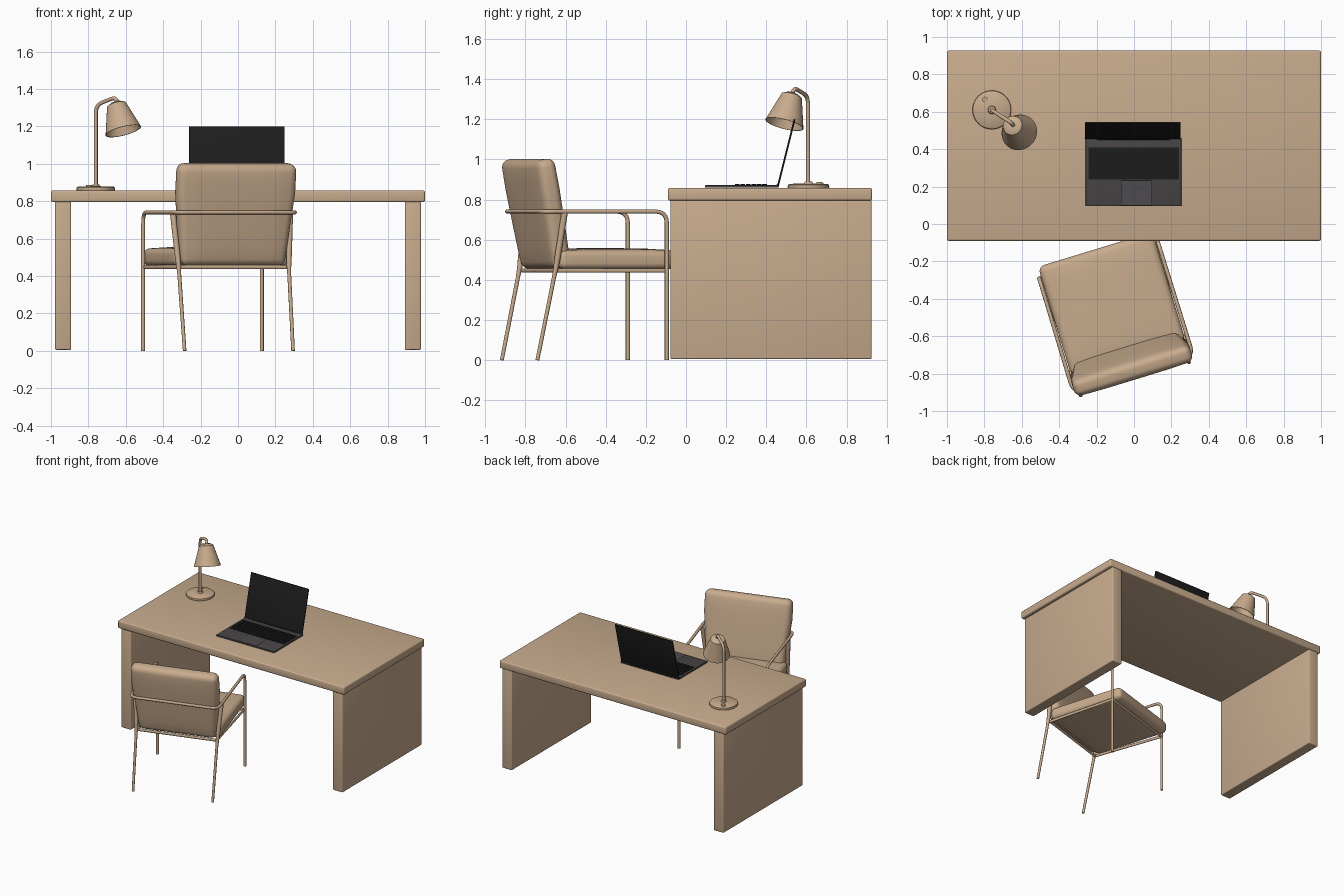
import bpy, bmesh, math
from mathutils import Matrix, Vector

cube = bpy.data.objects.get("Cube")
if cube:
    bpy.data.objects.remove(cube, do_unlink=True)


def material(name, r, g, b):
    m = bpy.data.materials.new(name)
    m.use_nodes = True
    m.diffuse_color = (r, g, b, 1)
    bsdf = next(n for n in m.node_tree.nodes if n.type == 'BSDF_PRINCIPLED')
    bsdf.inputs["Base Color"].default_value = (r, g, b, 1)
    bsdf.inputs["Roughness"].default_value = 0.6
    return m


TAN = material("warm tan", 0.58, 0.41, 0.27)
BLACK = material("soft black", 0.012, 0.012, 0.012)
GREY = material("dark grey", 0.065, 0.058, 0.06)
PAD = material("touchpad grey", 0.075, 0.07, 0.075)


def finish(name, mesh, mat, xform=None, angle=35):
    if xform:
        mesh.transform(xform)
    mesh.materials.clear()
    mesh.materials.append(mat)
    mesh.shade_smooth()
    mesh.set_sharp_from_angle(angle=math.radians(angle))
    ob = bpy.data.objects.new(name, mesh)
    bpy.context.collection.objects.link(ob)
    return ob


def from_bm(name, bm, mat, xform=None, angle=35):
    bmesh.ops.recalc_face_normals(bm, faces=bm.faces)
    mesh = bpy.data.meshes.new(name)
    bm.to_mesh(mesh)
    bm.free()
    return finish(name, mesh, mat, xform, angle)


def add_box(bm, lo, hi):
    lo, hi = Vector(lo), Vector(hi)
    m = Matrix.Translation((lo + hi) / 2) @ Matrix.Diagonal((*(hi - lo), 1))
    return bmesh.ops.create_cube(bm, size=1, matrix=m)["verts"]


def box(name, lo, hi, mat, bevel=0.0, xform=None):
    bm = bmesh.new()
    add_box(bm, lo, hi)
    if bevel:
        bmesh.ops.bevel(bm, geom=bm.edges[:], offset=bevel, segments=3,
                        profile=0.5, affect='EDGES')
    return from_bm(name, bm, mat, xform)


def lathe(name, profile, mat, xform, steps=32):
    bm = bmesh.new()
    vs = [bm.verts.new((r, 0, z)) for r, z in profile]
    es = [bm.edges.new(pair) for pair in zip(vs, vs[1:])]
    bmesh.ops.spin(bm, geom=vs + es, cent=(0, 0, 0), axis=(0, 0, 1),
                   angle=math.tau, steps=steps, use_duplicate=False)
    bmesh.ops.remove_doubles(bm, verts=bm.verts, dist=0.0005)
    return from_bm(name, bm, mat, xform)


def rounded(points, radius):
    """Replace each inner corner of a path with a short curve."""
    pts = [Vector(p) for p in points]
    out = [pts[0]]
    for a, p, b in zip(pts, pts[1:], pts[2:]):
        r = min(radius, (a - p).length * 0.45, (b - p).length * 0.45)
        s, e = p + (a - p).normalized() * r, p + (b - p).normalized() * r
        for i in range(7):
            t = i / 6
            out.append(s * (1 - t) ** 2 + p * 2 * t * (1 - t) + e * t * t)
    return out + [pts[-1]]


def tube(name, points, radius, mat, corner=0.05, end=1.0, xform=None, closed=False):
    path = [Vector(p) for p in points] if closed else rounded(points, corner)
    cu = bpy.data.curves.new(name + "_path", 'CURVE')
    cu.dimensions = '3D'
    cu.bevel_depth, cu.bevel_resolution, cu.use_fill_caps = radius, 3, True
    sp = cu.splines.new('POLY')
    sp.points.add(len(path) - 1)
    sp.use_cyclic_u = closed
    for i, (pt, co) in enumerate(zip(sp.points, path)):
        pt.co = (*co, 1)
        pt.radius = 1 + (end - 1) * i / (len(path) - 1)
    tmp = bpy.data.objects.new(name + "_path", cu)
    mesh = bpy.data.meshes.new_from_object(tmp)
    mesh.name = name
    bpy.data.objects.remove(tmp)
    bpy.data.curves.remove(cu)
    return finish(name, mesh, mat, xform, 50)


def cushion(name, width, depth, thick, mat, xform, taper=1.0, bevel=0.035):
    """Soft pad lying flat, fuller in the middle; narrower towards -y by taper."""
    bm = bmesh.new()
    bmesh.ops.create_cube(bm, size=2)
    bmesh.ops.bevel(bm, geom=bm.edges[:], offset=0.001, segments=1, affect='EDGES')
    bm.clear()
    add_box(bm, (-width / 2, -depth / 2, -thick / 2), (width / 2, depth / 2, thick / 2))
    bmesh.ops.bevel(bm, geom=bm.edges[:], offset=bevel, segments=5,
                    profile=0.5, affect='EDGES')
    long_edges = [e for e in bm.edges if e.calc_length() > bevel * 4]
    bmesh.ops.subdivide_edges(bm, edges=long_edges, cuts=7, use_grid_fill=True)
    for v in bm.verts:
        x, y = v.co.x * 2 / width, v.co.y * 2 / depth
        v.co.z *= 0.8 + 0.2 * (1 - x ** 4) * (1 - y ** 4)
        v.co.x *= taper + (1 - taper) * min(1, (y + 1) * 0.7)
    return from_bm(name, bm, mat, xform, 60)


# Desk: thick top on two slab ends
box("desk_top", (-1, -0.09, 0.795), (1, 0.927, 0.857), TAN, 0.01)
for side, x in (("right", -0.935), ("left", 0.935)):
    box(side + "_desk_panel", (x - 0.043, -0.078, 0.005), (x + 0.043, 0.924, 0.797), TAN, 0.007)

# Lamp: disc foot, bent stem, tilted open shade
foot = Matrix.Translation((-0.76, 0.61, 0.857))
lathe("lamp_base", [(0, 0), (0.102, 0), (0.104, 0.005), (0.102, 0.016), (0.095, 0.021),
                    (0.022, 0.023), (0.018, 0.032), (0, 0.032)], TAN, foot)
lathe("lamp_switch", [(0, 0), (0.016, 0), (0.016, 0.03), (0, 0.03)], TAN,
      foot @ Matrix.Translation((-0.036, 0.055, 0)), 16)
tube("lamp_stem", [(-0.76, 0.608, 0.87), (-0.76, 0.608, 1.315), (-0.655, 0.54, 1.355),
                   (-0.64, 0.522, 1.31)], 0.0105, TAN, 0.045)
axis = Vector((-0.26, 0.26, 1))
shade = Matrix.Translation((-0.613, 0.49, 1.175)) @ axis.to_track_quat('Z', 'Y').to_matrix().to_4x4()
lathe("lamp_shade", [(0, 0.162), (0.03, 0.162), (0.052, 0.15), (0.098, 0), (0.094, 0),
                     (0.049, 0.145), (0, 0.155)], TAN, shade)

# Laptop: flat body, key block, touchpad, leaning screen
box("laptop_body", (-0.258, 0.095, 0.859), (0.253, 0.46, 0.872), GREY, 0.003)
box("keyboard_well", (-0.243, 0.238, 0.87), (0.24, 0.408, 0.8728), BLACK)
bm = bmesh.new()
ROWS, COLS = 6, 15
dx, dy = 0.478 / COLS, 0.164 / ROWS
for r in range(ROWS):
    for c in range(COLS):
        if r == 0 and 4 <= c <= 8:
            continue
        x, y = -0.2405 + c * dx, 0.241 + r * dy
        add_box(bm, (x + 0.002, y + 0.002, 0.872), (x + dx - 0.002, y + dy - 0.002, 0.877))
add_box(bm, (-0.2405 + 4 * dx, 0.243, 0.872), (-0.2405 + 9 * dx, 0.239 + dy, 0.877))
from_bm("keys", bm, BLACK)
box("touchpad_border", (-0.07, 0.098, 0.87), (0.093, 0.234, 0.8724), BLACK)
box("touchpad", (-0.067, 0.101, 0.87), (0.09, 0.231, 0.8728), PAD)
lean = Matrix.Translation((0, 0.458, 0.87)) @ Matrix.Rotation(math.radians(-14), 4, 'X')
box("laptop_screen", (-0.261, -0.004, 0), (0.248, 0.005, 0.34), BLACK, 0.002, lean)
box("laptop_hinge", (-0.2, 0.45, 0.864), (0.19, 0.464, 0.876), BLACK, 0.003)

# Chair, turned slightly towards the desk
chair = Matrix.Translation((-0.105, -0.47, 0)) @ Matrix.Rotation(math.radians(17), 4, 'Z')
cushion("chair_seat", 0.64, 0.61, 0.115, TAN, chair @ Matrix.Translation((0, 0.045, 0.5)))
tilt = Matrix.Rotation(math.radians(100.5), 4, 'X')
cushion("chair_back", 0.66, 0.55, 0.115, TAN,
        chair @ Matrix.Translation((0, -0.285, 0.73)) @ tilt, 0.88, 0.04)

# One bent tube makes the front legs, arms and rear rail
half = [(-0.332, 0.29, 0), (-0.332, 0.29, 0.74), (-0.335, -0.352, 0.74)]
tube("arm_frame", half + [(-x, y, z) for x, y, z in reversed(half)], 0.0105, TAN, 0.06, xform=chair)
tube("seat_frame", [(-0.325, 0.29, 0.447), (0.325, 0.29, 0.447),
                    (0.3, -0.27, 0.447), (-0.3, -0.27, 0.447)], 0.011, TAN, xform=chair, closed=True)
for side, s in (("right", -1), ("left", 1)):
    tube(side + "_rear_leg", [(s * 0.328, -0.24, 0.74), (s * 0.308, -0.28, 0.46),
                              (s * 0.303, -0.375, 0)], 0.016, TAN, 0.05, 0.6, chair)
